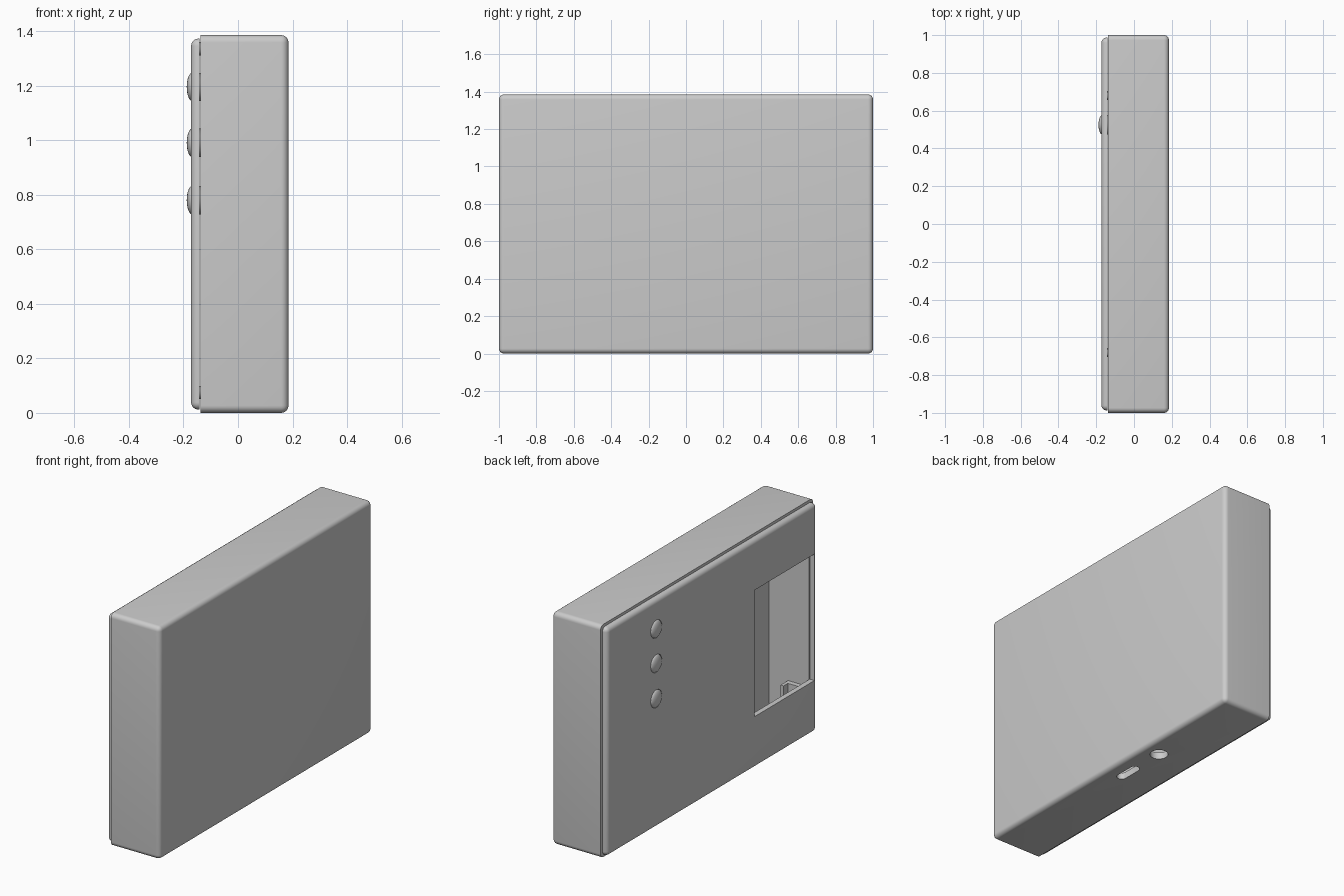
import bpy, bmesh, math
from mathutils import Matrix, Vector

cube = bpy.data.objects.get("Cube")
if cube:
    bpy.data.objects.remove(cube, do_unlink=True)

grey = bpy.data.materials.new("light_grey_plastic")
grey.use_nodes = True
COLOUR = (0.6, 0.6, 0.6, 1)
grey.diffuse_color = COLOUR
grey.node_tree.nodes["Principled BSDF"].inputs["Base Color"].default_value = COLOUR


def finish(name, bm):
    bmesh.ops.recalc_face_normals(bm, faces=bm.faces)
    mesh = bpy.data.meshes.new(name)
    bm.to_mesh(mesh)
    bm.free()
    mesh.materials.append(grey)
    ob = bpy.data.objects.new(name, mesh)
    bpy.context.collection.objects.link(ob)
    return ob


def box(name, lo, hi, radius=0, flat_x=None):
    """Box between two corners; edges are rounded except those on the plane x = flat_x."""
    lo, hi = Vector(lo), Vector(hi)
    bm = bmesh.new()
    bmesh.ops.create_cube(bm, size=1, matrix=Matrix.Translation((lo + hi) / 2)
                          @ Matrix.Diagonal((*(hi - lo), 1)))
    if radius:
        edges = [e for e in bm.edges if flat_x is None
                 or any(abs(v.co.x - flat_x) > 1e-4 for v in e.verts)]
        bmesh.ops.bevel(bm, geom=edges, offset=radius, segments=6, profile=0.5,
                        affect='EDGES', clamp_overlap=True)
    return finish(name, bm)


def cylinder(name, centre, radius, depth, axis='Z', stretch=0):
    """Cylinder; stretch pulls the two halves apart along y into a slot."""
    bm = bmesh.new()
    bmesh.ops.create_cone(bm, cap_ends=True, segments=32, radius1=radius, radius2=radius, depth=depth)
    for v in bm.verts:
        v.co.y += math.copysign(stretch, v.co.y) if abs(v.co.y) > 1e-5 else 0
    turn = Matrix.Rotation(math.pi / 2, 4, 'Y') if axis == 'X' else Matrix()
    bm.transform(Matrix.Translation(centre) @ turn)
    return finish(name, bm)


def cut(target, cutter):
    mod = target.modifiers.new("cut", 'BOOLEAN')
    mod.operation, mod.solver, mod.object = 'DIFFERENCE', 'EXACT', cutter
    cutter.hide_render = True
    bpy.context.view_layer.objects.active = target
    bpy.ops.object.modifier_apply(modifier=mod.name)
    bpy.data.objects.remove(cutter, do_unlink=True)


def smooth(ob):
    bpy.ops.object.select_all(action='DESELECT')
    ob.select_set(True)
    bpy.context.view_layer.objects.active = ob
    bpy.ops.object.shade_smooth_by_angle(angle=math.radians(35))


H = 1.385
RIM = -0.137
BUTTON_Y, BUTTON_Z = 0.525, (0.78, 0.99, 1.195)

# Hollow case, open towards the lid, with two sockets in its underside
case = box("case", (RIM, -1, 0), (0.185, 1, H), 0.027, flat_x=RIM)
cut(case, box("cavity", (RIM - 0.1, -0.96, 0.04), (0.125, 0.96, H - 0.04)))
cut(case, cylinder("slot_cutter", (0.08, 0.045, 0), 0.028, 0.2, stretch=0.055))
cut(case, cylinder("jack_cutter", (0.08, 0.31, 0), 0.05, 0.2))
smooth(case)

# Lid with display window and button holes
LID_BACK = -0.141
lid = box("lid", (-0.172, -0.987, 0.012), (LID_BACK, 0.987, H - 0.013), 0.027, flat_x=LID_BACK)
cut(lid, box("window_cutter", (-0.3, -0.963, 0.32), (0, -0.40, 1.073)))
for z in BUTTON_Z:
    cut(lid, cylinder("button_cutter", (-0.15, BUTTON_Y, z), 0.053, 0.2, 'X'))
smooth(lid)

# Domed buttons
for i, z in enumerate(BUTTON_Z):
    profile = [(0.0, -0.12), (0.052, -0.12), (0.052, -0.168)]
    profile += [(0.052 * math.cos(a), -0.168 - 0.02 * math.sin(a))
                for a in (math.pi / 2 * k / 8 for k in range(1, 9))]
    bm = bmesh.new()
    verts = [bm.verts.new((x, r, 0)) for r, x in profile]
    edges = [bm.edges.new(pair) for pair in zip(verts, verts[1:])]
    bmesh.ops.spin(bm, geom=verts + edges, cent=(0, 0, 0), axis=(1, 0, 0),
                   angle=2 * math.pi, steps=32)
    bmesh.ops.remove_doubles(bm, verts=bm.verts, dist=1e-5)
    bm.transform(Matrix.Translation((0, BUTTON_Y, z)))
    smooth(finish(f"button_{i + 1}", bm))

# Locating pegs joining lid and case
for y in (-0.68, 0.68):
    for z in (0.075, H - 0.05):
        side = "left" if y < 0 else "right"
        level = "lower" if z < 0.5 else "upper"
        smooth(cylinder(f"{level}_{side}_peg", (-0.13, y, z), 0.024, 0.03, 'X'))

# Support rib inside, below the window
box("support_rib", (-0.12, -0.965, 0.03), (0.0, -0.93, 0.275))
box("support_rib_flange", (-0.02, -0.965, 0.03), (0.0, -0.89, 0.275))
